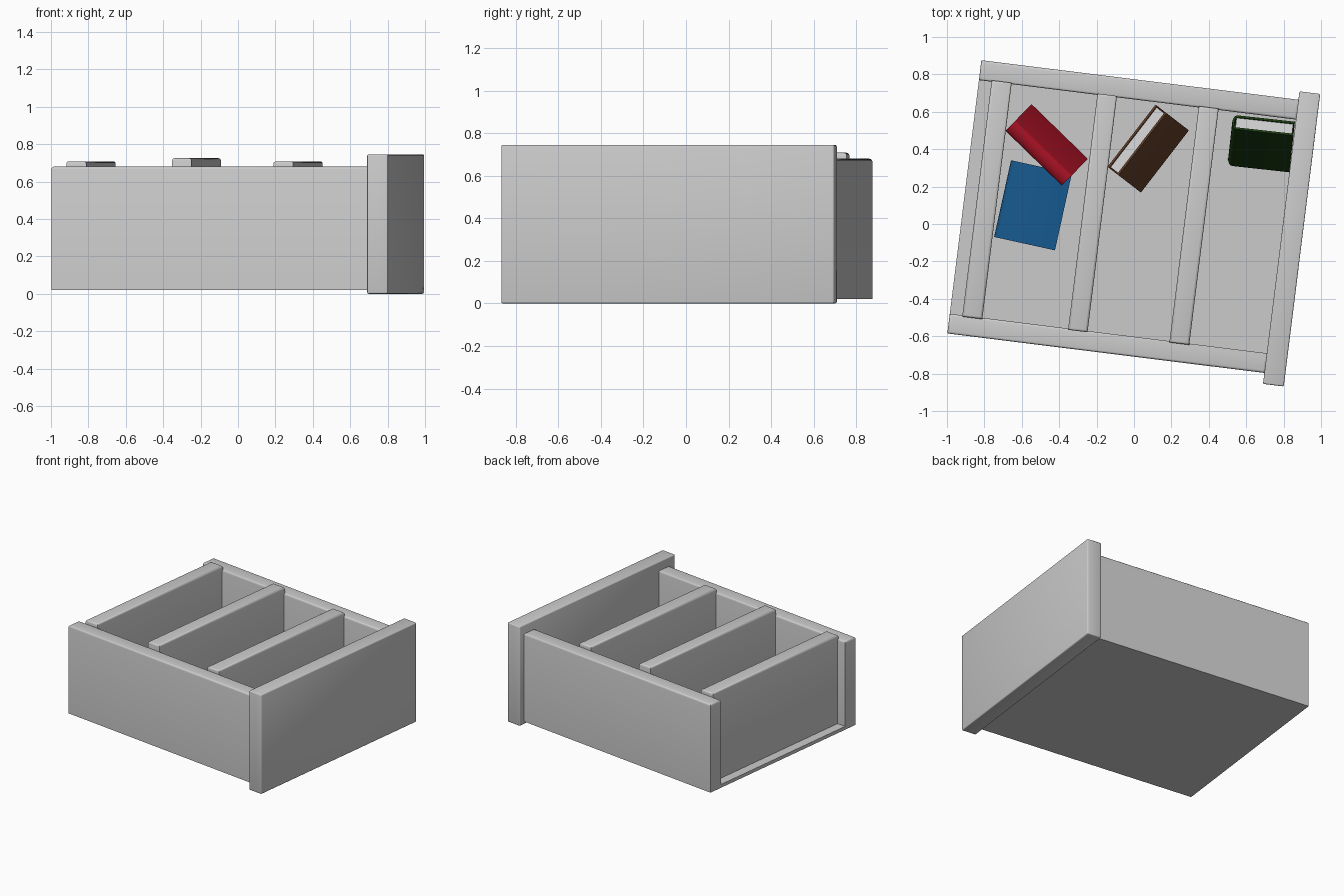
import bpy, bmesh, math
from mathutils import Matrix, Vector

if "Cube" in bpy.data.objects:
    bpy.data.objects.remove(bpy.data.objects["Cube"])

TURN = Matrix.Rotation(math.radians(-7.1), 4, 'Z')   # whole drawer sits turned
W, H, T, COVER = 0.333, 0.42, 0.085, 0.012           # book size
FLOOR = 0.045


def finish(name, bm, matrix, mat=None):
    bmesh.ops.recalc_face_normals(bm, faces=bm.faces)
    me = bpy.data.meshes.new(name)
    bm.to_mesh(me)
    bm.free()
    ob = bpy.data.objects.new(name, me)
    bpy.context.collection.objects.link(ob)
    ob.matrix_world = matrix
    if mat:
        me.materials.append(mat)
    bpy.ops.object.select_all(action='DESELECT')
    ob.select_set(True)
    bpy.context.view_layer.objects.active = ob
    bpy.ops.object.shade_smooth_by_angle(angle=math.radians(35))
    return ob


def box(lo, hi):
    lo, hi = Vector(lo), Vector(hi)
    bm = bmesh.new()
    bmesh.ops.create_cube(bm, size=1)
    for v in bm.verts:
        v.co = Vector(v.co[i] * (hi[i] - lo[i]) + (hi[i] + lo[i]) / 2 for i in range(3))
    return bm


def board(name, lo, hi, bevel=0.0, top_only=True):
    bm = box(lo, hi)
    if bevel:
        mid = (lo[2] + hi[2]) / 2
        edges = [e for e in bm.edges
                 if not top_only or all(v.co.z > mid for v in e.verts)]
        bmesh.ops.bevel(bm, geom=edges, offset=bevel, segments=3,
                        profile=0.5, affect='EDGES')
    return finish(name, bm, TURN)


def material(name, rgb):
    m = bpy.data.materials.new(name)
    m.diffuse_color = (*rgb, 1)
    m.use_nodes = True
    m.node_tree.nodes["Principled BSDF"].inputs["Base Color"].default_value = m.diffuse_color
    return m


# Drawer shell
board("drawer_front", (0.79, -0.763, 0.0), (0.902, 0.813, 0.745), 0.008, False)
board("side_near", (-0.918, -0.704, 0.02), (0.795, -0.598, 0.68), 0.014)
board("side_far", (-0.918, 0.661, 0.02), (0.795, 0.768, 0.68), 0.014)
board("drawer_floor", (-0.918, -0.62, 0.02), (0.795, 0.68, FLOOR))

# Back board and dividers
for name, u0, u1, top in (("back_board", -0.85, -0.742, 0.708),
                          ("divider_middle", -0.28, -0.175, 0.725),
                          ("divider_right", 0.266, 0.373, 0.708)):
    board(name, (u0, -0.605, 0.03), (u1, 0.668, top), 0.014)

pages_mat = material("paper", (0.85, 0.85, 0.85))


def book(name, rgb, centre, x_axis, y_axis):
    # local x: spine to fore-edge, y: height, z: thickness
    x = Vector(x_axis).normalized()
    y = Vector(y_axis)
    y = (y - x * y.dot(x)).normalized()
    z = x.cross(y)
    rise = (W * abs(x.z) + H * abs(y.z) + T * abs(z.z)) / 2
    mat4 = Matrix((x, y, z)).transposed().to_4x4()
    mat4.translation = (centre[0], centre[1], FLOOR + rise)

    # Cover: C-shaped profile with a rounded spine, extruded along the height
    def arc(inset, n=8):
        pts = [(W / 2, T / 2 - inset)]
        for i in range(n + 1):
            a = math.pi / 2 + math.pi * i / n
            pts.append((-W / 2 + 0.025 + (0.025 - inset) * math.cos(a),
                        (T / 2 - inset) * math.sin(a)))
        return pts + [(W / 2, -T / 2 + inset)]
    outer, inner = arc(0), arc(COVER)
    bm = bmesh.new()
    rings = [[bm.verts.new((px, s * H / 2, pz)) for px, pz in pts]
             for s in (-1, 1) for pts in (outer, inner)]
    o0, i0, o1, i1 = rings
    for k in range(len(outer) - 1):
        for a, b in ((o0, o1), (i0, i1), (o0, i0), (o1, i1)):
            bm.faces.new((a[k], a[k + 1], b[k + 1], b[k]))
    for k in (0, -1):
        bm.faces.new((o0[k], o1[k], i1[k], i0[k]))
    finish(name + "_cover", bm, mat4, material(name, rgb))

    # Page block
    p, e = T / 2 - COVER, 0.008
    bm = box((-W / 2 + 0.02, -H / 2 + e, -p), (W / 2 - e, H / 2 - e, p))
    finish(name + "_pages", bm, mat4, pages_mat)


def lean(dx, dy, deg):
    # direction heading to (dx, dy) and rising by deg
    a = math.radians(deg)
    d = Vector((dx, dy, 0)).normalized() * math.cos(a)
    d.z = math.sin(a)
    return d


# Books
book("blue_book", (0.008, 0.1, 0.27), (-0.54, 0.10), (0.977, -0.215, 0), (0.215, 0.977, 0))
book("red_book", (0.4, 0.006, 0.018), (-0.47, 0.42), lean(0.70, 0.72, -67), (-0.72, 0.70, 0))
book("brown_book", (0.12, 0.048, 0.02), (0.08, 0.40), lean(-0.79, 0.61, 61), (-0.61, -0.79, 0))
book("green_book", (0.012, 0.05, 0.006), (0.68, 0.43), (0.994, -0.11, 0), lean(0.11, 0.994, 62))
